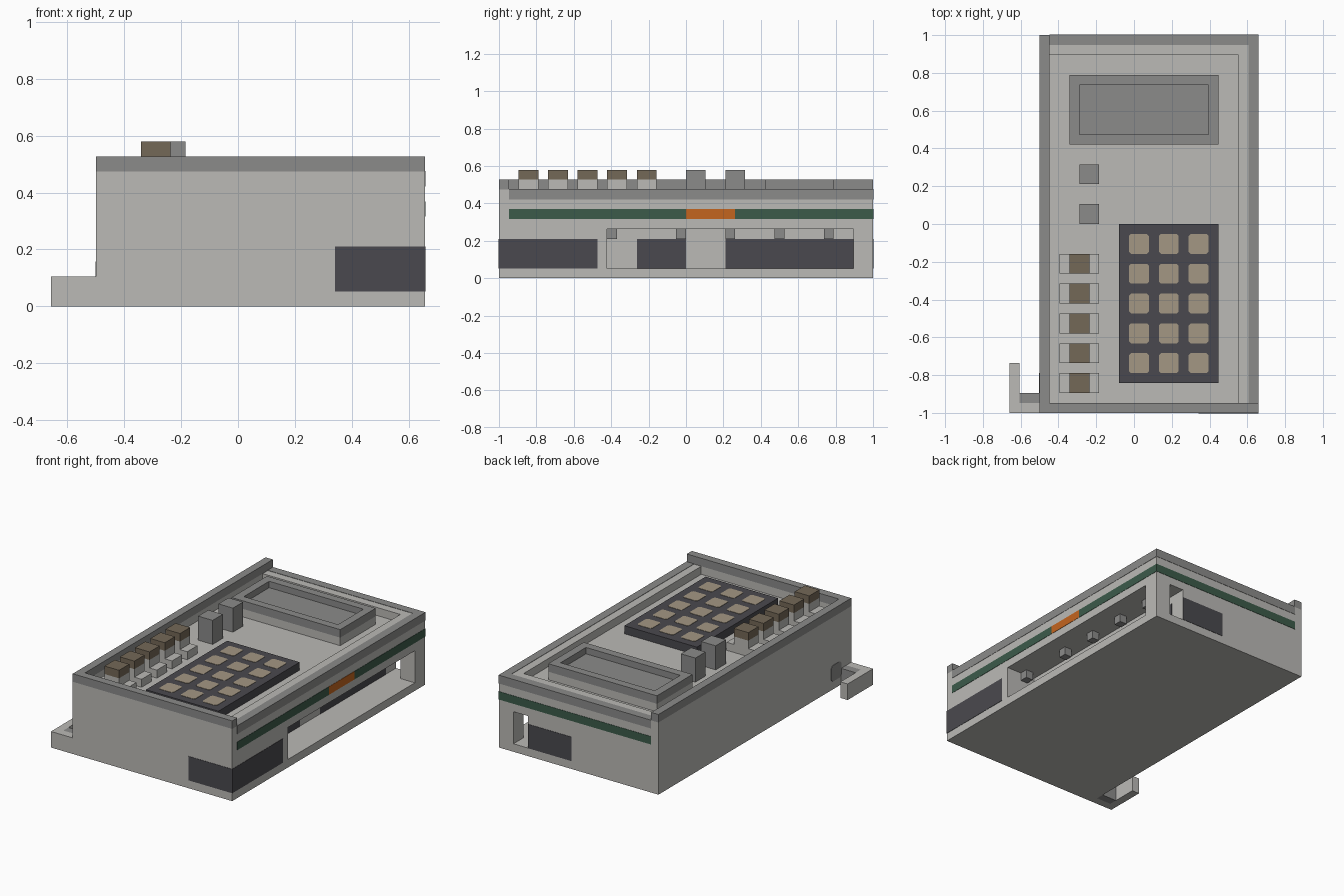
import bpy, bmesh
from mathutils import Vector

old = bpy.data.objects.get("Cube")
if old:
    bpy.data.objects.remove(old, do_unlink=True)

U = 2 / 38                              # grid step
ORIGIN = Vector((-12.5, -19, 0))        # grid corner
E = 0.04                                # plate thickness in grid steps


def material(name, srgb):
    lin = [((c / 255 + 0.055) / 1.055) ** 2.4 for c in srgb]
    m = bpy.data.materials.new(name)
    m.use_nodes = True
    m.diffuse_color = (*lin, 1)
    bsdf = m.node_tree.nodes["Principled BSDF"]
    bsdf.inputs["Base Color"].default_value = (*lin, 1)
    bsdf.inputs["Roughness"].default_value = 0.8
    return m


LIGHT = material("light_grey", (187, 186, 182))
GREY = material("mid_grey", (139, 139, 138))
DARK = material("charcoal", (74, 73, 78))
TAN = material("tan", (163, 151, 131))
BROWN = material("brown", (116, 104, 87))
GREEN = material("dark_green", (60, 91, 74))
ORANGE = material("orange", (196, 101, 31))


def box(name, x, y, z, mat, chamfer=0, axis=2):
    """Box from (min, max) pairs in grid steps; chamfer cuts edges along axis."""
    bm = bmesh.new()
    bmesh.ops.create_cube(bm, size=1)
    spans = (x, y, z)
    for v in bm.verts:
        v.co = [(s[1] if c > 0 else s[0]) for s, c in zip(spans, v.co)]
        v.co = (v.co + ORIGIN) * U
    if chamfer:
        edges = [e for e in bm.edges
                 if abs((e.verts[0].co - e.verts[1].co).normalized()[axis]) > 0.9]
        bmesh.ops.bevel(bm, geom=edges, offset=chamfer * U, segments=1,
                        affect='EDGES')
    bmesh.ops.recalc_face_normals(bm, faces=bm.faces)
    mesh = bpy.data.meshes.new(name)
    bm.to_mesh(mesh)
    bm.free()
    mesh.materials.append(mat)
    obj = bpy.data.objects.new(name, mesh)
    bpy.context.scene.collection.objects.link(obj)
    return obj


def cut(obj, *spans):
    """Subtract a box and bake the result."""
    cutter = box("cutter", *spans, obj.data.materials[0])
    cutter.hide_render = True
    mod = obj.modifiers.new("cut", 'BOOLEAN')
    mod.operation, mod.solver, mod.object = 'DIFFERENCE', 'EXACT', cutter
    bpy.context.view_layer.update()
    baked = bpy.data.meshes.new_from_object(
        obj.evaluated_get(bpy.context.evaluated_depsgraph_get()))
    obj.modifiers.clear()
    obj.data = baked
    bpy.data.objects.remove(cutter, do_unlink=True)


# Case with sunken top, side bay and rear window
case = box("case", (3, 25), (0, 38), (0, 9), LIGHT)
cut(case, (4, 23), (1, 36), (8, 10))
cut(case, (21, 26), (11, 36), (1, 5))
cut(case, (21, 23), (35, 39), (1, 5))

# Raised rims at the left and front, painted rims at the right and back
box("left_rim", (3, 4), (0, 38), (9, 10), GREY)
box("front_rim", (4, 25), (0, 1), (9, 10), GREY)
box("right_rim", (24, 25 + E), (1, 38 + E), (8, 9 + E), GREY)
box("back_rim", (4, 24), (37, 38 + E), (8, 9 + E), GREY)

# Green stripe with orange section
RIGHT, BACK = (25, 25 + E), (38, 38 + E)
box("stripe_right_front", RIGHT, (1, 19), (6, 7), GREEN)
box("stripe_marker", RIGHT, (19, 24), (6, 7), ORANGE)
box("stripe_right_back", RIGHT, (24, 38 + E), (6, 7), GREEN)
box("stripe_back", (4, 25), BACK, (6, 7), GREEN)

# Dark panels on the corner, rear and inside the bay
box("panel_front", (19, 25 + E), (-E, 0), (1, 4), DARK)
box("panel_right", RIGHT, (0, 10), (1, 4), DARK)
box("panel_back", (15, 21), BACK, (1, 4), DARK)
box("bay_panel_short", (21, 21 + E), (14, 19), (1, 4), DARK)
box("bay_panel_long", (21, 21 + E), (23, 36), (1, 4), DARK)

# Small blocks under the bay ceiling
for i, y in enumerate((11, 18, 23, 28, 33)):
    box(f"bay_block_{i + 1}", (22, 23), (y, y + 1), (4, 5), GREY)

# Display with recessed glass
box("display_base", (6, 21), (27, 34), (8, 9), LIGHT)
display = box("display_frame", (6, 21), (27, 34), (9, 10), GREY)
cut(display, (7, 20), (28, 33), (9.2, 11))

# Keypad
box("keypad", (11, 21), (3, 19), (8, 9), DARK)
for row in range(5):
    for col in range(3):
        x, y = 12 + 3 * col, 4 + 3 * row
        box(f"key_{row + 1}_{col + 1}", (x, x + 2), (y, y + 2), (9, 9 + E),
            TAN, chamfer=0.2)

# Row of push buttons on low bases
for i in range(5):
    y = (2 + 3 * i, 4 + 3 * i)
    box(f"button_base_{i + 1}", (5, 9), y, (8, 9), LIGHT)
    box(f"button_stem_{i + 1}", (6, 8), y, (9, 10), LIGHT)
    box(f"button_cap_{i + 1}", (6, 8), y, (10, 11), BROWN)

# Two posts
for i, y in enumerate((19, 23)):
    box(f"post_{i + 1}", (7, 9), (y, y + 2), (8, 11), GREY)

# Side hook
box("hook_arm", (0, 1), (0, 5), (0, 2), LIGHT)
box("hook_bridge", (1, 3), (0, 1), (0, 2), LIGHT)
box("hook_pad", (1, 3), (1, 2), (0, 2), GREY)
box("hook_patch", (3 - E, 3), (2, 4), (1, 3), GREY, chamfer=0.3, axis=0)
